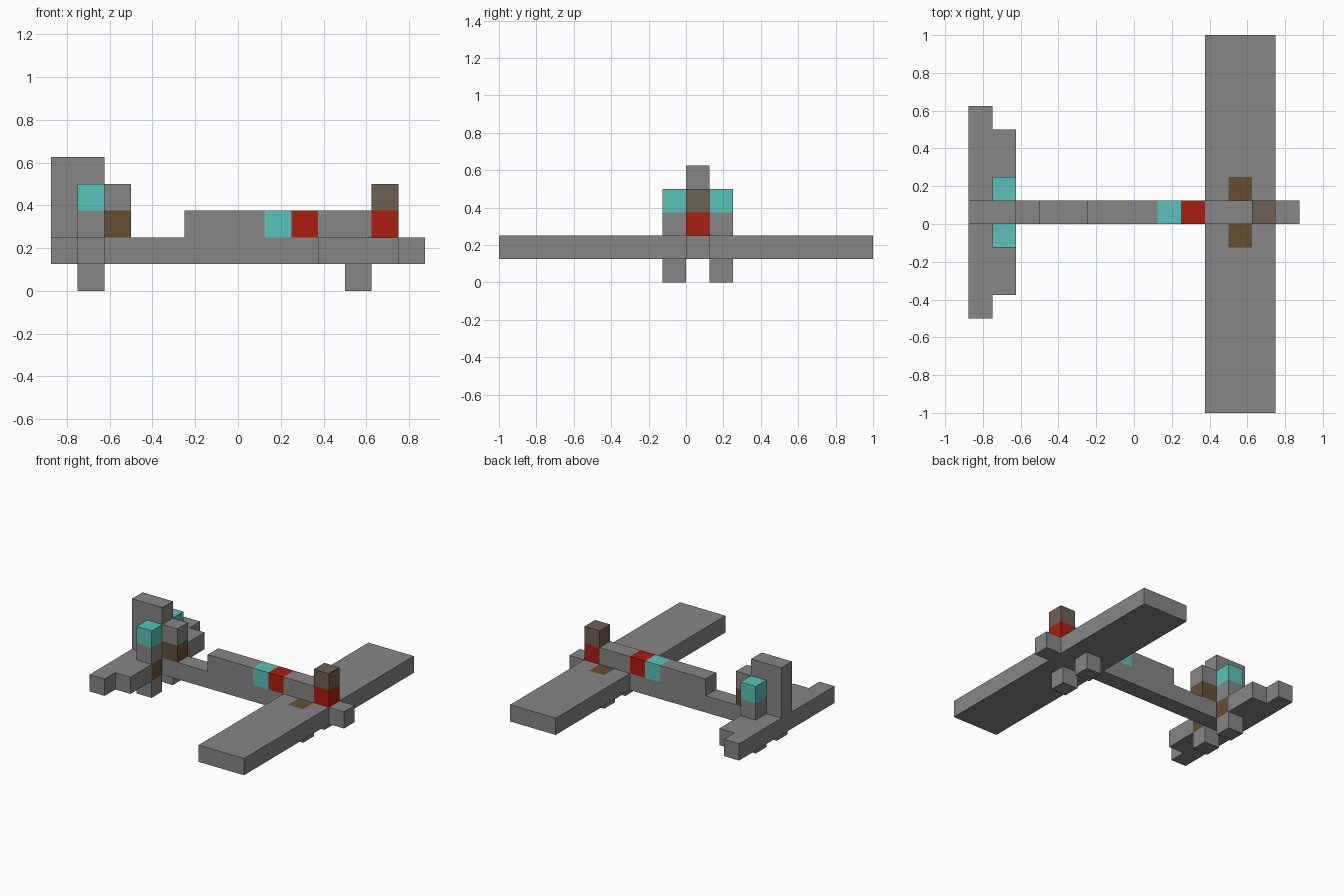
import bpy
import bmesh
from mathutils import Vector

cube = bpy.data.objects.get("Cube")
if cube:
    bpy.data.objects.remove(cube, do_unlink=True)

UNIT = 0.125  # edge of one block


def make_material(name, rgb):
    mat = bpy.data.materials.new(name)
    mat.use_nodes = True
    colour = (*rgb, 1.0)
    mat.diffuse_color = colour
    mat.node_tree.nodes["Principled BSDF"].inputs["Base Color"].default_value = colour
    return mat


GREY = make_material("grey", (0.24, 0.24, 0.24))
TEAL = make_material("teal", (0.10, 0.54, 0.50))
RED = make_material("red", (0.41, 0.013, 0.005))
BROWN = make_material("brown", (0.135, 0.078, 0.030))
TAUPE = make_material("taupe", (0.155, 0.122, 0.084))


def box(name, low, high, mat=GREY, patches=()):
    """Box between two block corners; patches are (low, high, material) zones cut into it."""
    bm = bmesh.new()
    bmesh.ops.create_cube(bm, size=1)
    lo, hi = Vector(low), Vector(high)
    for v in bm.verts:
        v.co = [(lo[i] + hi[i]) / 2 + v.co[i] * (hi[i] - lo[i]) for i in range(3)]
    mats = [mat]
    for p_low, p_high, p_mat in patches:
        for axis in range(3):
            normal = Vector([float(i == axis) for i in range(3)])
            for cut in (p_low[axis], p_high[axis]):
                if lo[axis] < cut < hi[axis]:
                    bmesh.ops.bisect_plane(bm, geom=bm.verts[:] + bm.edges[:] + bm.faces[:],
                                           plane_co=normal * cut, plane_no=normal)
        if p_mat not in mats:
            mats.append(p_mat)
    # Paint the faces whose centres lie in a zone
    for p_low, p_high, p_mat in patches:
        for f in bm.faces:
            c = f.calc_center_median()
            if all(p_low[i] - 0.01 <= c[i] <= p_high[i] + 0.01 for i in range(3)):
                f.material_index = mats.index(p_mat)
    bmesh.ops.scale(bm, vec=(UNIT,) * 3, verts=bm.verts)
    mesh = bpy.data.meshes.new(name)
    bm.to_mesh(mesh)
    bm.free()
    for m in mats:
        mesh.materials.append(m)
    obj = bpy.data.objects.new(name, mesh)
    bpy.context.collection.objects.link(obj)
    return obj


# Block rows on either side of the body, which fills y 0 to 1
SIDES = {"front": -1, "back": 1}

# Body: tail boom, raised deck with coloured bands, nose and nose post
box("tail_boom", (-5, 0, 1), (3, 1, 2))
box("upper_deck", (-2, 0, 2), (6, 1, 3), patches=[
    ((1, 0, 2), (2, 1, 3), TEAL),
    ((2, 0, 2), (3, 1, 3), RED),
    ((5, 0, 2), (6, 1, 3), RED)])
box("nose", (6, 0, 1), (7, 1, 2))
box("nose_post", (5, 0, 3), (6, 1, 4), TAUPE)

# Main wing with a brown square above each leg
box("main_wing", (3, -8, 1), (6, 8, 2),
    patches=[((4, y, 1.9), (5, y + 1, 2), BROWN) for y in SIDES.values()])

# Tailplane in two steps, brown where it meets the engine columns
box("tailplane_rear", (-7, -4, 1), (-6, 5, 2))
box("tailplane_forward", (-6, -3, 1), (-5, 4, 2),
    patches=[((-5, y, 1), (-5, y + 1, 2), BROWN) for y in SIDES.values()])

# Fin and the two-tone block ahead of it
box("tail_fin", (-7, 0, 2), (-5, 1, 5))
box("fin_root", (-5, 0, 2), (-4, 1, 4), patches=[((-5, 0, 2), (-4, 1, 3), BROWN)])

# Legs and teal-topped columns on both sides
for side, y in SIDES.items():
    box(f"wing_leg_{side}", (4, y, 0), (5, y + 1, 1))
    box(f"tail_leg_{side}", (-6, y, 0), (-5, y + 1, 1))
    box(f"tail_column_{side}", (-6, y, 2), (-5, y + 1, 4),
        patches=[((-6, y, 3), (-5, y + 1, 4), TEAL)])
